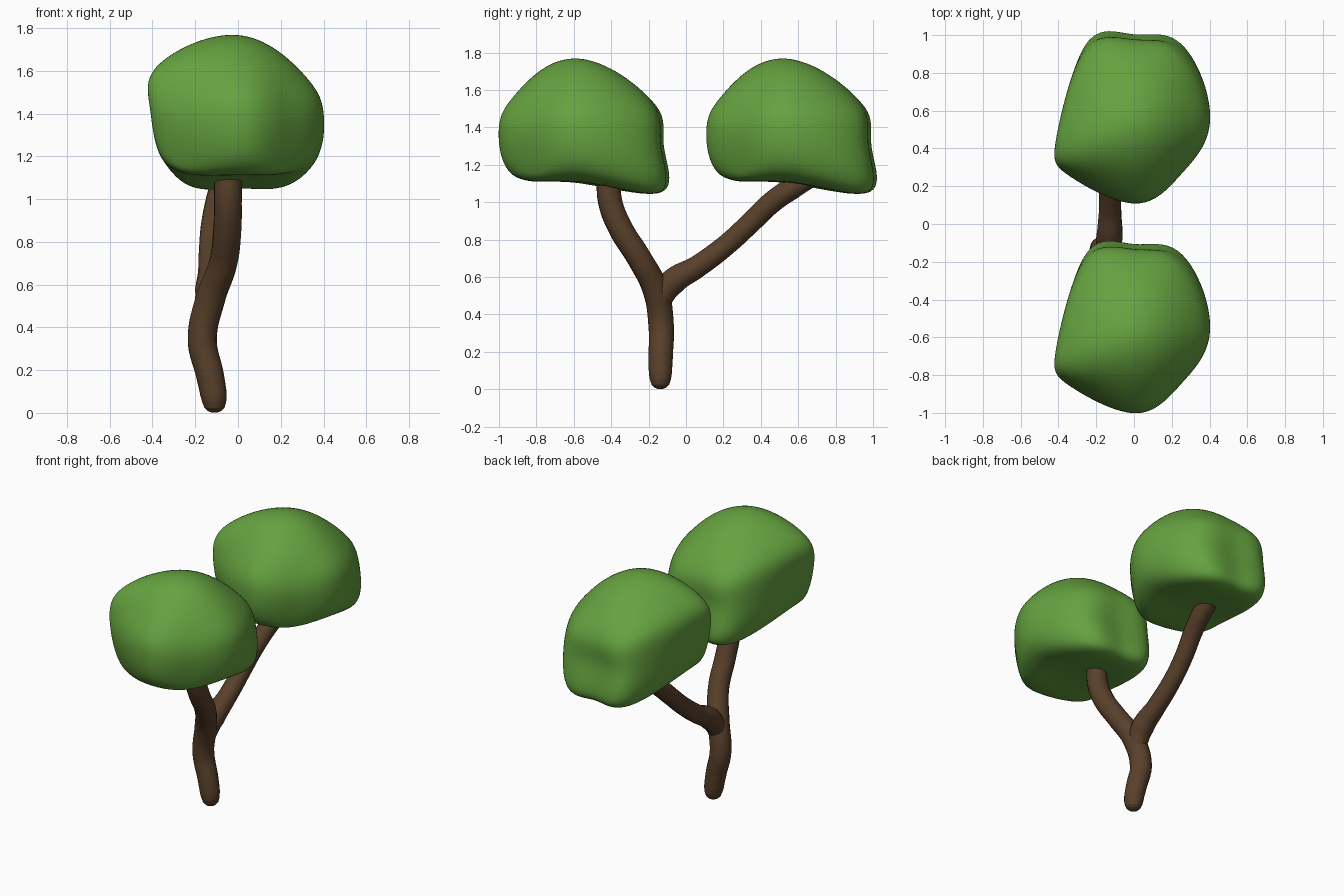
import bpy, bmesh
from mathutils import Vector

if "Cube" in bpy.data.objects:
    bpy.data.objects.remove(bpy.data.objects["Cube"])


def material(name, color):
    m = bpy.data.materials.new(name)
    m.diffuse_color = color
    m.use_nodes = True
    m.node_tree.nodes["Principled BSDF"].inputs["Base Color"].default_value = m.diffuse_color
    return m


bark = material("bark", (0.10, 0.052, 0.024, 1))
leaf = material("leaf", (0.13, 0.36, 0.05, 1))


# Tapered round limb along a smooth path of (x, y, z, radius)
def limb(name, path):
    cu = bpy.data.curves.new(name, 'CURVE')
    cu.dimensions = '3D'
    cu.bevel_depth = 1.0
    cu.bevel_resolution = 6
    cu.resolution_u = 8
    cu.use_fill_caps = True
    sp = cu.splines.new('BEZIER')
    sp.bezier_points.add(len(path) - 1)
    for p, (x, y, z, r) in zip(sp.bezier_points, path):
        p.co = (x, y, z)
        p.radius = r
        p.handle_left_type = p.handle_right_type = 'AUTO'
    cu.materials.append(bark)
    ob = bpy.data.objects.new(name, cu)
    bpy.context.collection.objects.link(ob)
    bpy.ops.object.select_all(action='DESELECT')
    ob.select_set(True)
    bpy.context.view_layer.objects.active = ob
    bpy.ops.object.convert(target='MESH')
    bpy.ops.object.shade_smooth_by_angle(angle=1.0)


limb("trunk", [
    (-0.11, -0.137, 0.002, 0.015), (-0.11, -0.137, 0.009, 0.032),
    (-0.11, -0.137, 0.024, 0.047), (-0.111, -0.137, 0.055, 0.057),
    (-0.115, -0.137, 0.09, 0.062), (-0.132, -0.135, 0.18, 0.065),
    (-0.167, -0.133, 0.34, 0.068), (-0.13, -0.163, 0.53, 0.069),
    (-0.07, -0.25, 0.70, 0.066), (-0.05, -0.35, 0.86, 0.066),
    (-0.047, -0.405, 1.0, 0.065), (-0.047, -0.415, 1.13, 0.065)])
limb("branch", [
    (-0.145, -0.145, 0.42, 0.05), (-0.138, -0.125, 0.50, 0.063),
    (-0.13, -0.07, 0.575, 0.071), (-0.127, 0.06, 0.655, 0.06),
    (-0.125, 0.22, 0.775, 0.057),
    (-0.115, 0.34, 0.885, 0.057), (-0.09, 0.46, 1.0, 0.059),
    (-0.07, 0.56, 1.07, 0.06), (-0.06, 0.66, 1.13, 0.055)])

# Points of the leaf clump: three layers, each front to back, left to right
LAYERS = [
    [(-.27, -.27, 1.15), (0, -.36, 1.14), (.21, -.26, 1.15),
     (-.325, -.08, 1.15), (0, 0, 1.105), (.33, 0, 1.15),
     (-.23, .385, 1.075), (0, .415, 1.06), (.23, .385, 1.075)],
    [(-.34, -.30, 1.37), (0, -.44, 1.38), (.25, -.29, 1.36),
     (-.398, -.09, 1.42), None, (.40, 0, 1.39),
     (-.265, .375, 1.32), (0, .427, 1.30), (.265, .375, 1.31)],
    [(-.31, -.27, 1.56), (0, -.35, 1.58), (.22, -.25, 1.53),
     (-.365, -.09, 1.63), (0, -.01, 1.77), (.31, 0, 1.58),
     (-.24, .335, 1.53), (0, .38, 1.53), (.22, .335, 1.51)]]


def clump_mesh():
    bm = bmesh.new()
    V = {}
    for k, layer in enumerate(LAYERS):
        for n, co in enumerate(layer):
            if co:
                V[n % 3, n // 3, k] = bm.verts.new(co)
    # Quad grid on each of the six sides
    for axis in range(3):
        for side in (0, 2):
            for a in range(2):
                for b in range(2):
                    quad = []
                    for da, db in ((0, 0), (1, 0), (1, 1), (0, 1)):
                        idx = [a + da, b + db]
                        idx.insert(axis, side)
                        quad.append(V[tuple(idx)])
                    bm.faces.new(quad)
    bmesh.ops.recalc_face_normals(bm, faces=bm.faces)
    # Push the cage out so the subdivided surface passes through the points
    target = {v: v.co.copy() for v in bm.verts}
    for _ in range(12):
        step = {}
        for v in bm.verts:
            n = len(v.link_edges)
            near = [e.other_vert(v) for e in v.link_edges]
            diag = [w for f in v.link_faces for w in f.verts
                    if w != v and w not in near]
            limit = n * n * v.co + 4 * sum((w.co for w in near), Vector()) \
                + sum((w.co for w in diag), Vector())
            step[v] = target[v] - limit / (n * (n + 5))
        for v, d in step.items():
            v.co += d * 0.9
    me = bpy.data.meshes.new("leaf_clump")
    bm.to_mesh(me)
    bm.free()
    me.materials.append(leaf)
    for p in me.polygons:
        p.use_smooth = True
    return me


# Two identical leaf clumps
mesh = clump_mesh()
for name, y in (("front_leaves", -0.56), ("back_leaves", 0.55)):
    ob = bpy.data.objects.new(name, mesh)
    ob.location.y = y
    bpy.context.collection.objects.link(ob)
    sub = ob.modifiers.new("smooth", 'SUBSURF')
    sub.levels = sub.render_levels = 4
